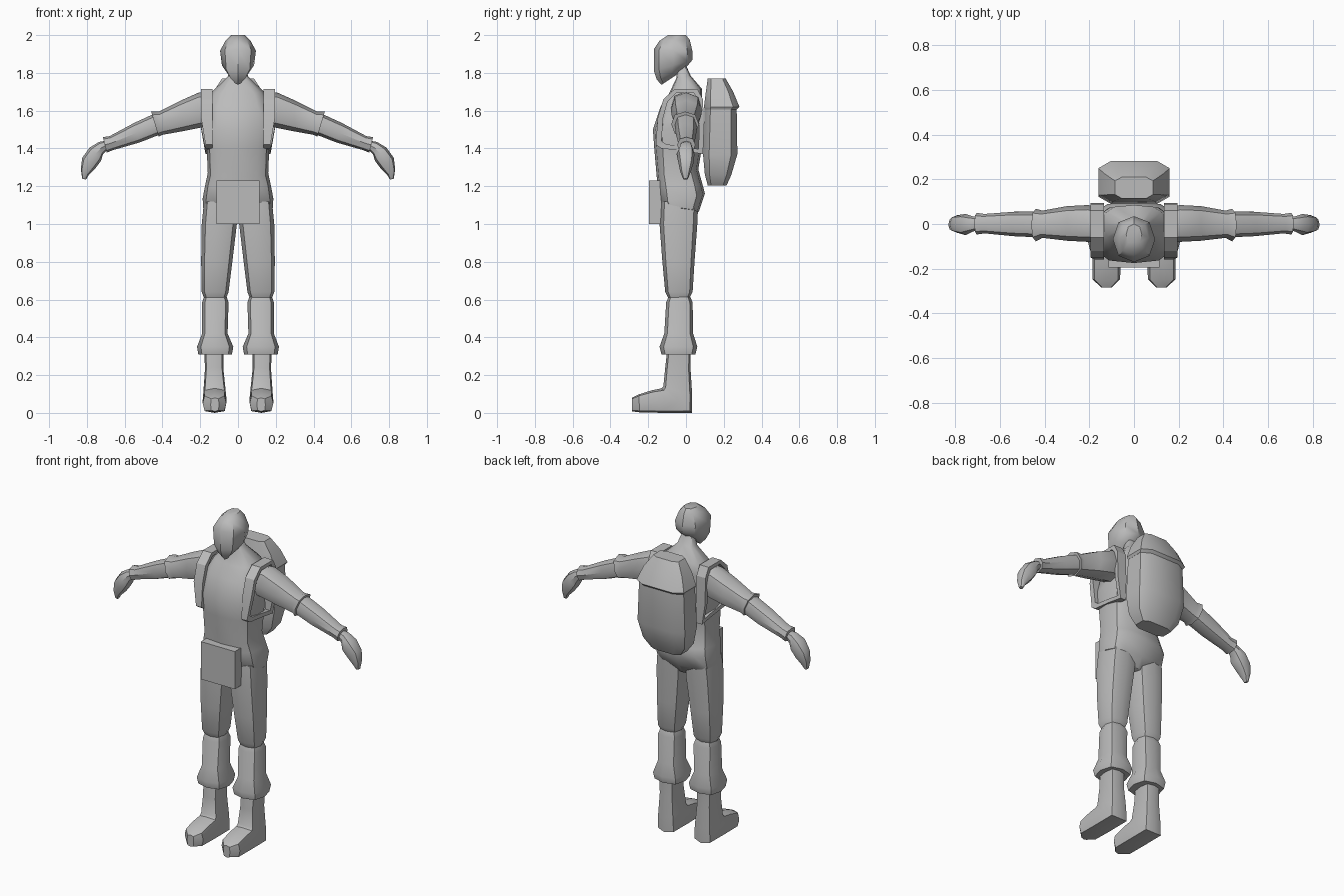
import bpy, bmesh, math
from mathutils import Vector

grey = bpy.data.materials.new("plain_grey")
grey.diffuse_color = (0.5, 0.5, 0.5, 1)


def loft(name, rings, axis="x", n=8, e=0.8, phase=0.0, mirror=False, closed=False, smooth=40):
    """Skin sections (p, q, r, s, w0, w1): edge points (p,q) and (r,s) in the
    side plane, spanning w0..w1 across it (axis x: plane yz, axis y: plane xz)."""
    bm = bmesh.new()
    angs = [2 * math.pi * i / n + phase for i in range(n)]
    power = lambda t: 0.0 if abs(t) < 1e-6 else math.copysign(abs(t) ** e, t)
    top = max(abs(power(math.cos(a))) for a in angs)
    loops = []
    for p, q, r, s, w0, w1 in rings:
        loop = []
        for a in angs:
            c, d = power(math.cos(a)) / top, power(math.sin(a)) / top
            u, z = (p + r) / 2 + (p - r) / 2 * c, (q + s) / 2 + (q - s) / 2 * c
            w = (w0 + w1) / 2 + (w1 - w0) / 2 * d
            loop.append(bm.verts.new((w, u, z) if axis == "x" else (u, w, z)))
        loops.append(loop)
    pairs = list(zip(loops, loops[1:]))
    if closed:
        pairs.append((loops[-1], loops[0]))
    else:
        bm.faces.new(loops[0])
        bm.faces.new(loops[-1])
    for a, b in pairs:
        for i in range(n):
            j = (i + 1) % n
            bm.faces.new((a[i], a[j], b[j], b[i]))
    bmesh.ops.recalc_face_normals(bm, faces=bm.faces)
    me = bpy.data.meshes.new(name)
    bm.to_mesh(me)
    bm.free()
    me.materials.append(grey)
    ob = bpy.data.objects.new(name, me)
    bpy.context.collection.objects.link(ob)
    bpy.ops.object.select_all(action="DESELECT")
    ob.select_set(True)
    bpy.context.view_layer.objects.active = ob
    if smooth:
        bpy.ops.object.shade_smooth_by_angle(angle=math.radians(smooth))
    if mirror:
        ob.modifiers.new("mirror", "MIRROR")
    return ob


def sym(rows):
    return [(*r[:4], -r[4], r[4]) for r in rows]


# Head, tapering to the chin
loft("head", sym([
    (-.095, 2.0, 0, 2.0, .035), (-.14, 1.97, .02, 1.975, .065),
    (-.17, 1.925, .035, 1.91, .095), (-.17, 1.81, .035, 1.87, .085),
    (-.155, 1.765, .0, 1.828, .055), (-.13, 1.737, -.05, 1.79, .02)]), e=.9)

# Neck, chest, waist and hips
loft("torso", sym([
    (-.045, 1.84, 0, 1.84, .035), (-.05, 1.775, .025, 1.785, .055),
    (-.09, 1.69, .085, 1.715, .135), (-.135, 1.62, .085, 1.65, .165),
    (-.175, 1.50, .085, 1.52, .175), (-.168, 1.40, .08, 1.38, .165),
    (-.155, 1.25, .065, 1.29, .16), (-.15, 1.20, .09, 1.20, .175),
    (-.14, 1.11, .1, 1.16, .187), (-.12, 1.10, .07, 1.07, .185),
    (-.10, 1.01, .03, 1.01, .05)]), n=12, e=.65)

# Shoulder strap loops round each arm
strap = [(.09, 1.66), (.06, 1.715), (-.06, 1.715), (-.12, 1.66), (-.15, 1.56),
         (-.16, 1.42), (-.13, 1.40), (0, 1.385), (.09, 1.37), (.095, 1.5)]
loft("shoulder_strap", [
    (y, z, -.02 + (y + .02) * .78, 1.56 + (z - 1.56) * .86,
     .135, .195 if z > 1.45 else .172) for y, z in strap],
    n=4, e=0, phase=math.pi / 4, mirror=True, closed=True, smooth=20)

# Arms: sleeve, forearm and hand
loft("sleeve", [
    (.15, 1.70, .16, 1.52, -.08, .07), (.21, 1.695, .20, 1.51, -.08, .085),
    (.30, 1.655, .30, 1.49, -.075, .08), (.42, 1.595, .40, 1.472, -.062, .06),
    (.46, 1.595, .42, 1.462, -.078, .068)], axis="y", e=.85, mirror=True)
loft("forearm", [
    (.43, 1.59, .41, 1.475, -.06, .055), (.55, 1.535, .52, 1.432, -.055, .055),
    (.68, 1.465, .66, 1.392, -.042, .045), (.715, 1.46, .695, 1.378, -.047, .05)],
    axis="y", e=.85, mirror=True)
loft("hand", [
    (.70, 1.44, .69, 1.395, -.025, .03), (.735, 1.435, .715, 1.37, -.035, .035),
    (.785, 1.405, .725, 1.335, -.05, .045), (.825, 1.35, .755, 1.295, -.04, .04),
    (.832, 1.29, .79, 1.26, -.03, .025), (.825, 1.24, .805, 1.235, -.015, .01)],
    axis="y", e=.85, mirror=True)

# Legs: thigh, flared trouser cuff and boot
loft("thigh", [
    (-.135, 1.12, .065, 1.12, .01, .18), (-.14, 1.0, .06, 1.0, .006, .192),
    (-.125, .8, .045, .8, .03, .195), (-.11, .64, .035, .64, .05, .192),
    (-.095, .61, .02, .61, .062, .18)], e=.7, mirror=True)
loft("trouser_cuff", [
    (-.09, .62, .02, .62, .062, .178), (-.105, .585, .035, .585, .05, .19),
    (-.115, .42, .038, .42, .055, .19), (-.14, .35, .06, .35, .025, .217),
    (-.13, .31, .05, .31, .032, .21)], e=.7, mirror=True, smooth=35)
loft("boot", [
    (-.1, .33, .025, .33, .077, .178), (-.11, .24, .025, .22, .077, .175),
    (-.12, .14, .033, .09, .065, .183), (-.13, .13, .033, 0, .06, .187),
    (-.18, .12, -.12, 0, .06, .187), (-.25, .098, -.245, .003, .062, .187),
    (-.285, .08, -.285, .008, .10, .145)], e=.5, mirror=True, smooth=35)

# Backpack bag with overhanging lid
loft("backpack_bag", sym([
    (.1, 1.63, .268, 1.63, .15), (.09, 1.37, .272, 1.37, .16),
    (.1, 1.26, .24, 1.26, .14), (.115, 1.205, .215, 1.205, .10)]),
    e=.5, phase=math.pi / 8)
loft("backpack_lid", sym([
    (.115, 1.77, .21, 1.77, .085), (.105, 1.70, .25, 1.70, .13),
    (.095, 1.62, .283, 1.62, .16), (.1, 1.605, .268, 1.605, .152)]),
    e=.5, phase=math.pi / 8)

# Square pouch at the belt
loft("belt_pouch", sym([(-.195, 1.0, -.11, 1.0, .115), (-.195, 1.23, -.11, 1.23, .115)]),
     n=4, e=0, phase=math.pi / 4, smooth=0)
